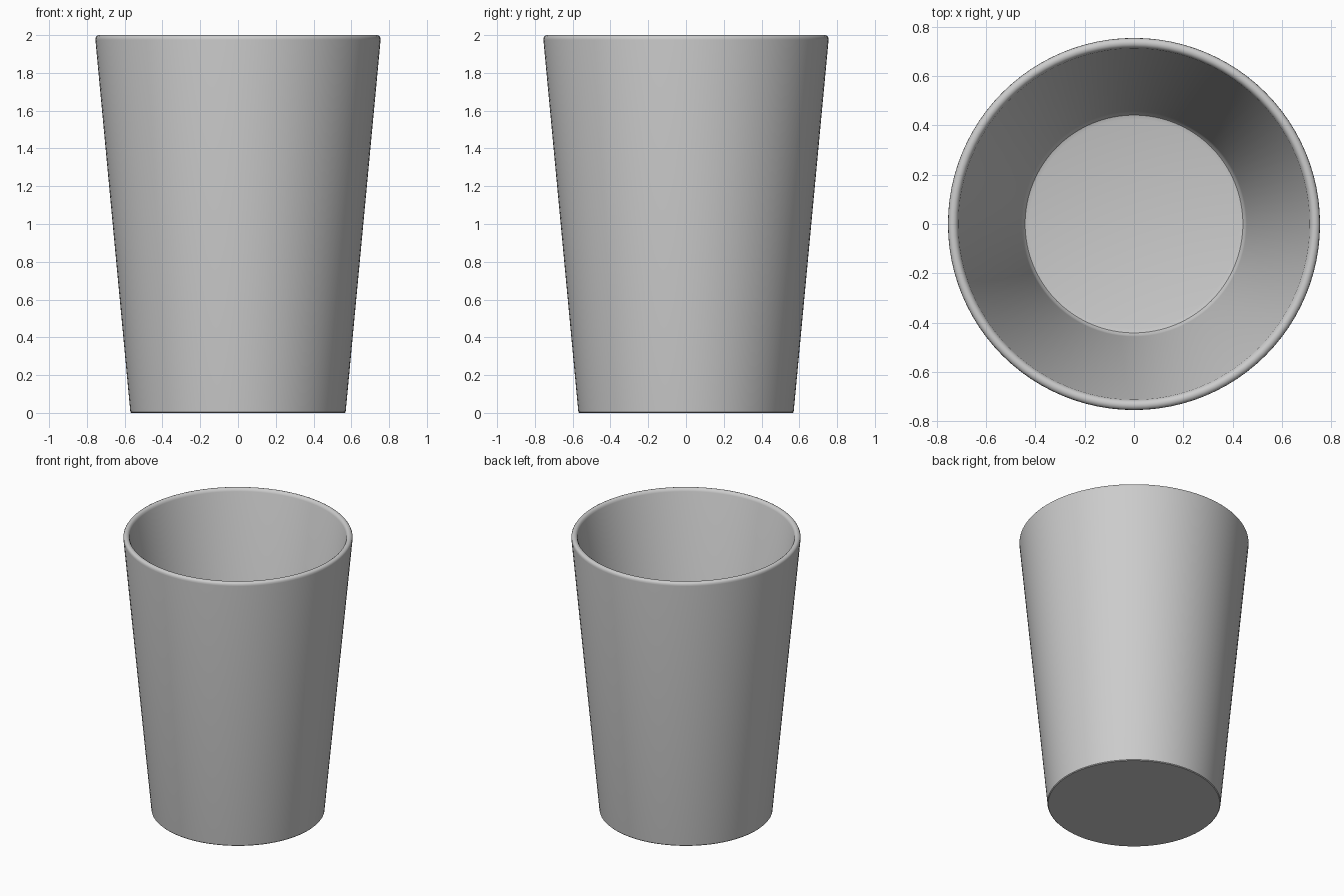
import bpy, bmesh, math

if "Cube" in bpy.data.objects:
    bpy.data.objects.remove(bpy.data.objects["Cube"])

SEGMENTS = 96

# half cross-section (radius, height), from the underside centre round to the inside floor centre
profile = [(0.0, 0.0), (0.565, 0.0), (0.57, 0.005), (0.755, 1.975),
           (0.754, 1.987), (0.748, 1.996), (0.738, 2.0), (0.728, 1.999),
           (0.719, 1.993), (0.713, 1.98),
           (0.457, 0.14), (0.452, 0.118), (0.442, 0.105), (0.425, 0.1), (0.0, 0.1)]

# tapered cup, spun as one closed shell
bm = bmesh.new()
verts = [bm.verts.new((r, 0, z)) for r, z in profile]
edges = [bm.edges.new(pair) for pair in zip(verts, verts[1:])]
bmesh.ops.spin(bm, geom=verts + edges, cent=(0, 0, 0), axis=(0, 0, 1),
               angle=math.tau, steps=SEGMENTS, use_duplicate=False)
bmesh.ops.remove_doubles(bm, verts=bm.verts, dist=0.0005)
bmesh.ops.recalc_face_normals(bm, faces=bm.faces)
mesh = bpy.data.meshes.new("cup")
bm.to_mesh(mesh)
bm.free()
cup = bpy.data.objects.new("cup", mesh)
bpy.context.collection.objects.link(cup)

# smooth walls with a crisp foot
bpy.context.view_layer.objects.active = cup
cup.select_set(True)
bpy.ops.object.shade_smooth_by_angle(angle=math.radians(35))
